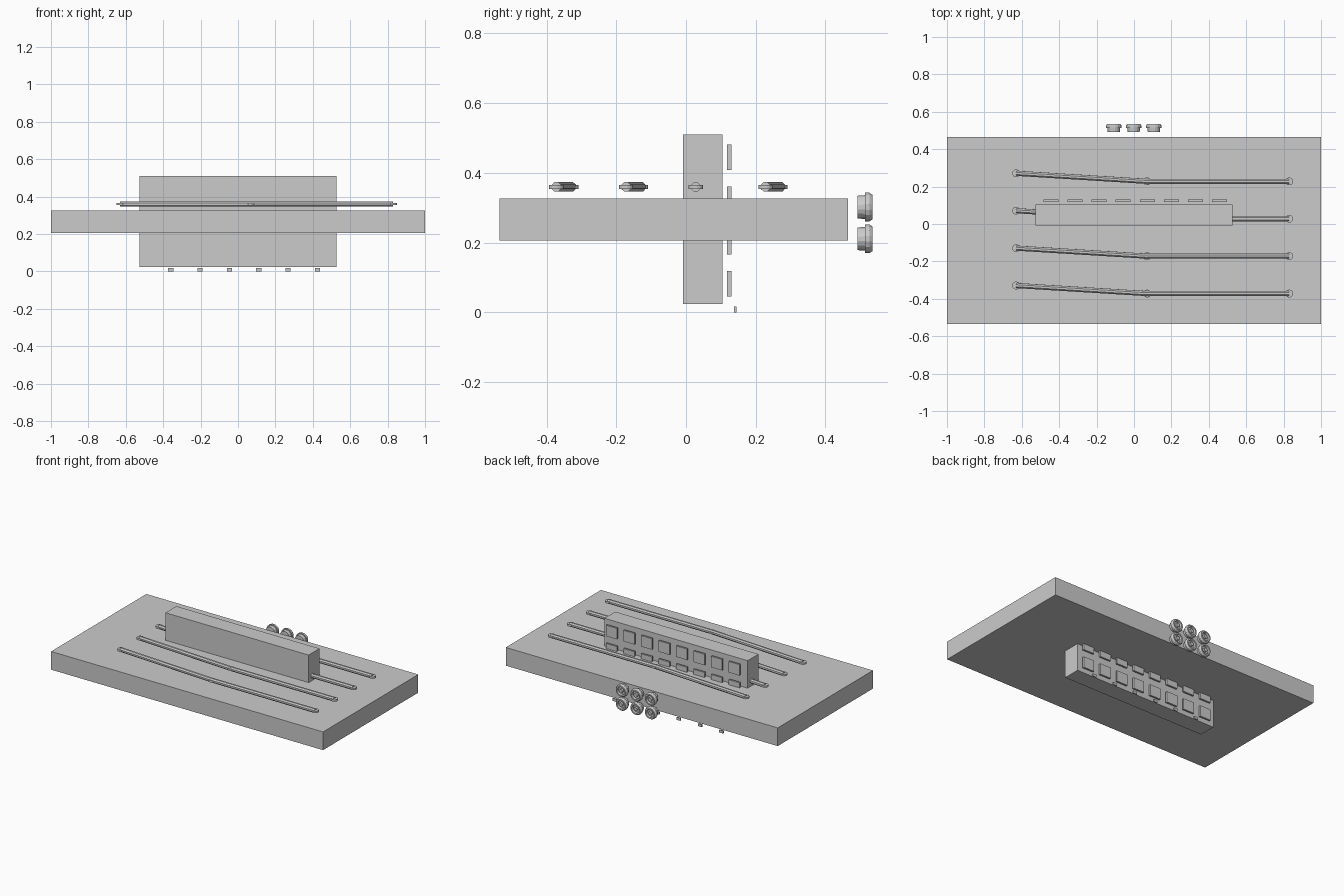
import bpy, bmesh
from math import cos, sin, pi
from mathutils import Vector

if "Cube" in bpy.data.objects:
    bpy.data.objects.remove(bpy.data.objects["Cube"], do_unlink=True)

grey = bpy.data.materials.new("plain_grey")
grey.use_nodes = True
colour = (0.6, 0.6, 0.6, 1)
grey.diffuse_color = colour
grey.node_tree.nodes["Principled BSDF"].inputs["Base Color"].default_value = colour


def finish(name, bm):
    bmesh.ops.recalc_face_normals(bm, faces=bm.faces)
    mesh = bpy.data.meshes.new(name)
    bm.to_mesh(mesh)
    bm.free()
    mesh.materials.append(grey)
    obj = bpy.data.objects.new(name, mesh)
    bpy.context.collection.objects.link(obj)
    return obj


def box(name, low, high):
    low, high = Vector(low), Vector(high)
    bm = bmesh.new()
    bmesh.ops.create_cube(bm, size=1)
    for v in bm.verts:
        v.co = (low + high) / 2 + v.co * (high - low)
    return finish(name, bm)


def lathe(name, profile, centre, axis, sides):
    """Turn (radius, distance) points about an axis, closing both ends."""
    bm = bmesh.new()
    turn = Vector((0, 0, 1)).rotation_difference(Vector(axis))
    rings = []
    for r, d in profile:
        angles = [2 * pi * (i + 0.5) / sides for i in range(sides)]
        rings.append([bm.verts.new(Vector(centre) + turn @ Vector((r * cos(a), r * sin(a), d)))
                      for a in angles])
    for a, b in zip(rings, rings[1:]):
        for i in range(sides):
            j = (i + 1) % sides
            bm.faces.new((a[i], a[j], b[j], b[i]))
    bm.faces.new(rings[0])
    bm.faces.new(rings[-1])
    return finish(name, bm)


# Broad slab and the upright block passing through it
box("slab", (-1, -0.535, 0.206), (1, 0.465, 0.327))
box("block", (-0.527, -0.009, 0.024), (0.526, 0.105, 0.51))

# Four rows of window panes floating behind the block
for row in range(4):
    for col in range(8):
        x, z = -0.445 + 0.129 * col, 0.0815 + 0.1212 * row
        box("window_pane", (x - 0.04, 0.118, z - 0.0365), (x + 0.04, 0.13, z + 0.0365))

# Small feet below the panes
for i in range(6):
    x = -0.36 + 0.157 * i
    box("small_foot", (x - 0.014, 0.137, 0), (x + 0.014, 0.145, 0.017))

# Bent rails with a flat round plate at each joint
for i in range(4):
    y = -0.372 + 0.2 * i
    joints = [Vector(p) for p in ((-0.63, y + 0.043, 0.36), (0.07, y, 0.36), (0.83, y, 0.36))]
    for a, b in zip(joints, joints[1:]):
        lathe("rail", [(0.0145, 0), (0.0145, (b - a).length)], a, b - a, 8)
    for p in joints:
        lathe("joint_plate", [(0.021, -0.006), (0.021, 0.006)], p, (0, 0, 1), 16)

# Six stepped wheels behind the slab, with a recessed face and a hub
wheel = [(0.033, 0.492), (0.035, 0.514), (0.042, 0.514), (0.042, 0.526), (0.036, 0.535),
         (0.027, 0.535), (0.024, 0.522), (0.013, 0.522), (0.012, 0.535)]
for x in (-0.108, -0.002, 0.106):
    for z in (0.211, 0.302):
        lathe("wheel", wheel, (x, 0, z), (0, 1, 0), 16)
